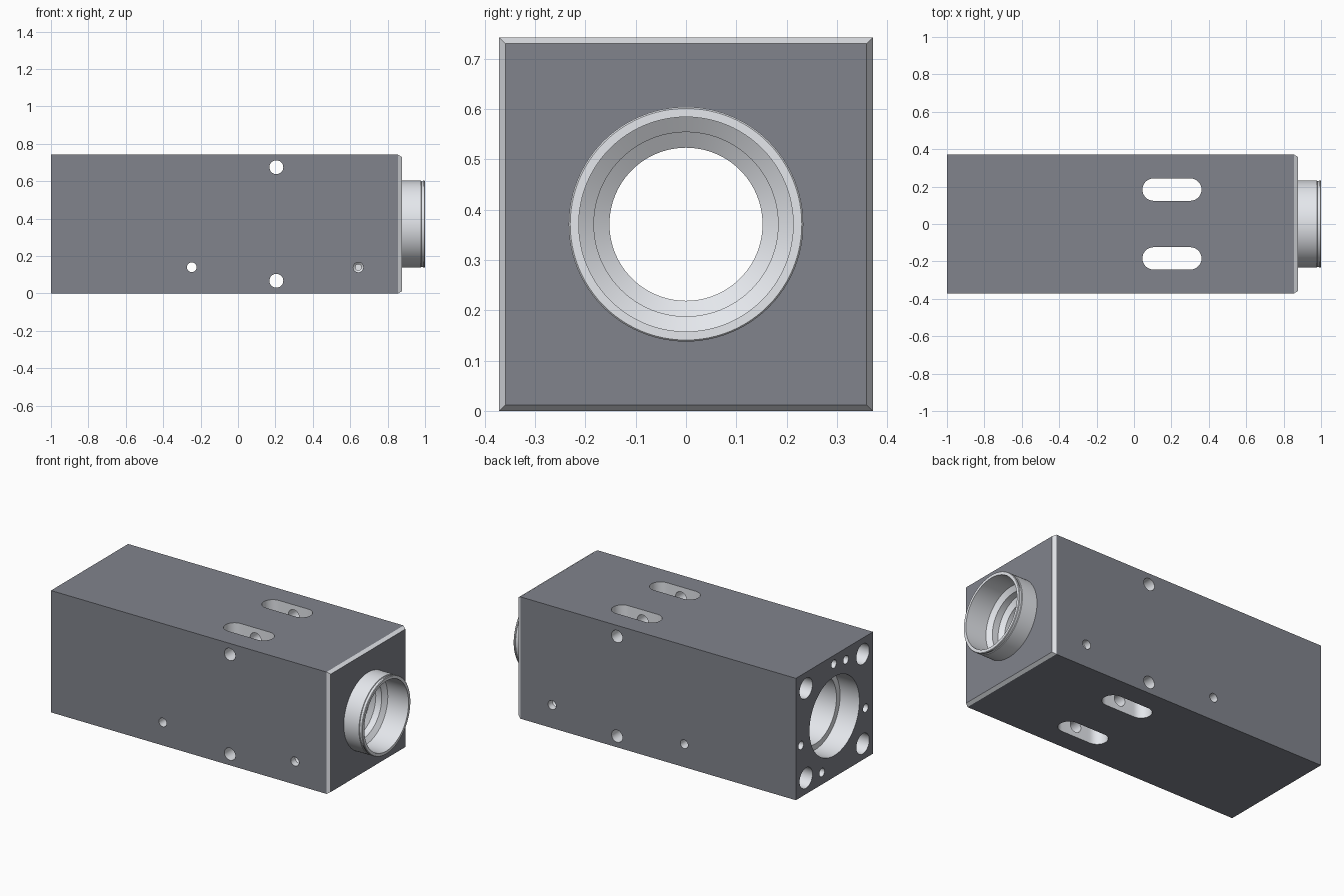
import bpy, bmesh
from math import pi, sin, cos
from mathutils import Vector

if "Cube" in bpy.data.objects:
    bpy.data.objects.remove(bpy.data.objects["Cube"])

H = 0.371      # half width of the square housing, also height of its axis
FRONT = 0.876  # x of the front face around the collar


def make_object(name, bm):
    bmesh.ops.recalc_face_normals(bm, faces=bm.faces)
    mesh = bpy.data.meshes.new(name)
    bm.to_mesh(mesh)
    bm.free()
    ob = bpy.data.objects.new(name, mesh)
    bpy.context.collection.objects.link(ob)
    return ob


def loft(name, rings):
    """Solid skinned through rings of equal point count."""
    bm = bmesh.new()
    loops = [[bm.verts.new(p) for p in ring] for ring in rings]
    n = len(loops[0])
    for a, b in zip(loops, loops[1:]):
        for i in range(n):
            bm.faces.new((a[i], a[(i + 1) % n], b[(i + 1) % n], b[i]))
    bm.faces.new(loops[0])
    bm.faces.new(loops[-1])
    return make_object(name, bm)


def lathe(name, profile, origin, axis='X', n=32):
    """Solid of revolution; profile holds (distance along axis, radius)."""
    rings = []
    for t, r in profile:
        ring = []
        for i in range(n):
            u, v = r * cos(2 * pi * i / n), r * sin(2 * pi * i / n)
            p = (t, u, v) if axis == 'X' else (u, t, v)
            ring.append(Vector(origin) + Vector(p))
        rings.append(ring)
    return loft(name, rings)


def combine(target, tool, operation='DIFFERENCE'):
    bpy.context.view_layer.objects.active = target
    mod = target.modifiers.new(tool.name, 'BOOLEAN')
    mod.operation, mod.solver, mod.object = operation, 'EXACT', tool
    bpy.ops.object.modifier_apply(modifier=mod.name)
    bpy.data.objects.remove(tool)


# Square housing with a chamfered front end
def square(x, h):
    return [(x, a * h, H + b * h) for a, b in ((-1, -1), (1, -1), (1, 1), (-1, 1))]


housing = loft("housing", [square(-1, H), square(0.856, H), square(FRONT, H - 0.012)])

# Round collar with a narrow retaining groove
collar = lathe("collar", [(0.80, 0.233), (0.978, 0.233), (0.98, 0.229), (0.988, 0.229),
                          (0.99, 0.233), (0.997, 0.233), (1.0, 0.23)], (0, 0, H), n=96)
combine(housing, collar, 'UNION')

# Stepped main bore, open at both ends
bore = lathe("bore", [(-1.1, 0.24), (-0.87, 0.24), (-0.87, 0.205), (-0.6, 0.205), (-0.6, 0.152),
                      (0.78, 0.152), (0.80, 0.183), (0.84, 0.183), (0.86, 0.213),
                      (1.1, 0.213)], (0, 0, H), n=96)
combine(housing, bore)

# Cross holes through both sides
for x, z, r in ((0.205, 0.675, 0.037), (0.205, 0.068, 0.037), (-0.247, 0.14, 0.026)):
    combine(housing, lathe("cross_hole", [(-0.5, r), (0.5, r)], (x, 0, z), 'Y'))

# Blind screw holes on both sides
for s in (-1, 1):
    combine(housing, lathe("side_screw_hole", [(s * 0.45, 0.027), (s * 0.33, 0.027),
                                               (s * 0.32, 0.016), (s * 0.25, 0.016)],
                           (0.643, 0, 0.14), 'Y'))

# Pair of long slots through top and bottom
for s in (-1, 1):
    outline = []
    for i in range(34):
        end, k = divmod(i, 17)
        a = -pi / 2 + pi * k / 16 + pi * end
        outline.append((0.203 + (-0.098 if end else 0.098) + 0.06 * cos(a),
                        s * 0.184 + 0.06 * sin(a)))
    combine(housing, loft("slot", [[(x, y, z) for x, y in outline] for z in (-0.1, 0.9)]))

# Counterbored holes in the four corners of the rear end
for sy in (-1, 1):
    for sz in (-1, 1):
        combine(housing, lathe("corner_hole", [(-1.1, 0.062), (-0.9, 0.062), (-0.9, 0.04),
                                               (-0.7, 0.04)], (0, sy * 0.273, H + sz * 0.273)))

# Small blind holes around the rear opening
for y, z in ((0.005, 0.69), (-0.11, 0.672), (-0.3, 0.305), (0.322, 0.315), (0.12, 0.073)):
    combine(housing, lathe("rear_pin_hole", [(-1.1, 0.025), (-0.85, 0.025)], (0, y, z), n=24))

# Smooth round surfaces, crisp edges
bpy.ops.object.select_all(action='DESELECT')
housing.select_set(True)
bpy.context.view_layer.objects.active = housing
bpy.ops.object.shade_smooth_by_angle(angle=pi / 7)

# Dark coated outside faces, bare metal on every machined surface
housing.data.materials.clear()
for name, color in (("bare_metal", (0.78, 0.80, 0.84, 1)), ("dark_coating", (0.22, 0.23, 0.265, 1))):
    mat = bpy.data.materials.new(name)
    mat.diffuse_color = color
    mat.use_nodes = True
    mat.node_tree.nodes["Principled BSDF"].inputs["Base Color"].default_value = mat.diffuse_color
    housing.data.materials.append(mat)
for f in housing.data.polygons:
    n, c = f.normal, f.center
    outer = (n.x < -0.99 and c.x < -0.999 or n.x > 0.99 and abs(c.x - FRONT) < 0.001
             or abs(n.y) > 0.99 and abs(c.y) > H - 0.001
             or abs(n.z) > 0.99 and abs(c.z - H) > H - 0.001)
    f.material_index = 1 if outer else 0
